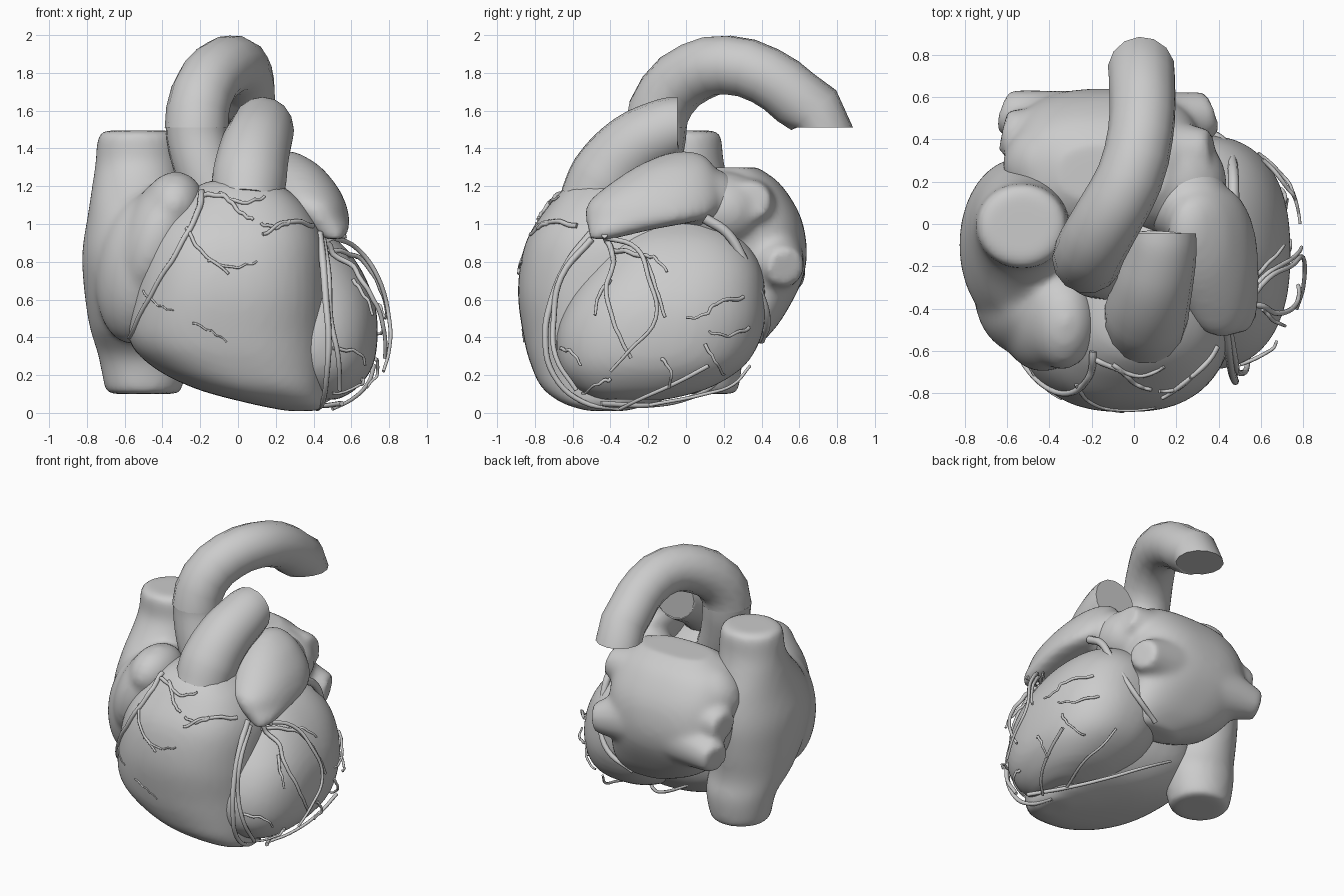
import bpy, bmesh, math
from mathutils import Vector, Matrix


def catmull(rows, steps):
    # smooth interpolation through rows of numbers
    out = []
    for i in range(len(rows) - 1):
        a, b, c, d = (rows[max(0, min(len(rows) - 1, i + k))] for k in (-1, 0, 1, 2))
        for s in range(steps):
            t = s / steps
            out.append([0.5 * (2 * q + (r - p) * t + (2 * p - 5 * q + 4 * r - u) * t * t
                               + (3 * q - p - 3 * r + u) * t ** 3)
                        for p, q, r, u in zip(a, b, c, d)])
    return out + [list(rows[-1])]


def loft(bm, rings, power=2.0, sides=48):
    # rings are (z, centre x, centre y, radius x, radius y)
    loops = []
    for z, cx, cy, rx, ry in catmull(rings, 5):
        loop = []
        for k in range(sides):
            c, s = math.cos(k * math.tau / sides), math.sin(k * math.tau / sides)
            loop.append(bm.verts.new((cx + rx * math.copysign(abs(c) ** (2 / power), c),
                                      cy + ry * math.copysign(abs(s) ** (2 / power), s), z)))
        loops.append(loop)
    for a, b in zip(loops, loops[1:]):
        for k in range(sides):
            j = (k + 1) % sides
            bm.faces.new((a[k], a[j], b[j], b[k]))
    bm.faces.new(loops[0][::-1])
    bm.faces.new(loops[-1])


def ball(bm, centre, radii, tilt=(0, 0, 0)):
    rot = Matrix.Rotation(tilt[0], 4, 'X') @ Matrix.Rotation(tilt[1], 4, 'Y') @ Matrix.Rotation(tilt[2], 4, 'Z')
    m = Matrix.Translation(centre) @ rot @ Matrix.Diagonal((*radii, 1))
    bmesh.ops.create_uvsphere(bm, u_segments=32, v_segments=20, radius=1, matrix=m)


def stump(bm, a, b, r1, r2):
    a, b = Vector(a), Vector(b)
    m = Matrix.Translation((a + b) / 2) @ (b - a).to_track_quat('Z', 'Y').to_matrix().to_4x4()
    bmesh.ops.create_cone(bm, cap_ends=True, segments=32, radius1=r1, radius2=r2,
                          depth=(b - a).length, matrix=m)


def organ(name, bm, smooth=6):
    # fuse the overlapping solids into one soft skin
    bmesh.ops.recalc_face_normals(bm, faces=bm.faces)
    me = bpy.data.meshes.new(name)
    bm.to_mesh(me)
    bm.free()
    ob = bpy.data.objects.new(name, me)
    bpy.context.collection.objects.link(ob)
    r = ob.modifiers.new("fuse", 'REMESH')
    r.mode, r.voxel_size, r.use_smooth_shade = 'VOXEL', 0.022, True
    s = ob.modifiers.new("soften", 'SMOOTH')
    s.factor, s.iterations = 0.5, smooth
    return ob


def tubes(name, paths, detail=3, steps=4, start=None, end=None):
    # each path is a list of (x, y, z, radius); start and end fix the cut directions
    cu = bpy.data.curves.new(name, 'CURVE')
    cu.dimensions, cu.bevel_depth, cu.bevel_resolution = '3D', 1.0, detail
    cu.use_fill_caps, cu.resolution_u = True, steps
    for path in paths:
        sp = cu.splines.new('BEZIER')
        sp.bezier_points.add(len(path) - 1)
        for p, (x, y, z, r) in zip(sp.bezier_points, path):
            p.co, p.radius = (x, y, z), r
            p.handle_left_type = p.handle_right_type = 'AUTO'
        for p, d in ((sp.bezier_points[0], start), (sp.bezier_points[-1], end)):
            if d:
                p.handle_left_type = p.handle_right_type = 'FREE'
                p.handle_left, p.handle_right = p.co - Vector(d), p.co + Vector(d)
    ob = bpy.data.objects.new(name, cu)
    bpy.context.collection.objects.link(ob)
    return ob


# right ventricle
bm = bmesh.new()
loft(bm, [(.01, .34, -.42, .08, .1), (.05, .26, -.41, .2, .24), (.13, .12, -.37, .35, .39),
          (.25, .01, -.34, .47, .48), (.4, -.05, -.33, .53, .53), (.65, -.04, -.33, .52, .56),
          (.9, -.02, -.33, .48, .52), (1.08, .0, -.36, .37, .38), (1.19, .01, -.4, .24, .24),
          (1.23, .01, -.4, .16, .16)], 2.5)
organ("right_ventricle", bm)

# left ventricle
bm = bmesh.new()
loft(bm, [(.07, .41, -.28, .12, .18), (.13, .39, -.23, .24, .35), (.25, .36, -.18, .355, .49),
          (.42, .33, -.14, .41, .545), (.6, .31, -.1, .41, .52), (.78, .27, -.05, .37, .445),
          (.92, .24, -.04, .28, .335), (1.02, .2, -.05, .15, .18)], 2.4)
organ("left_ventricle", bm)

# right atrium with both great veins and the front flap
bm = bmesh.new()
loft(bm, [(.1, -.5, .08, .18, .175), (.13, -.5, .08, .205, .2), (.3, -.5, .07, .24, .23),
          (.45, -.52, -.02, .265, .3), (.65, -.54, -.08, .275, .38), (.85, -.545, -.1, .28, .41),
          (1.05, -.54, -.08, .255, .36), (1.22, -.535, -.03, .235, .26), (1.33, -.53, -.01, .225, .21),
          (1.45, -.53, -.01, .215, .2), (1.495, -.53, -.01, .195, .18)])
ball(bm, (-.52, -.34, .76), (.23, .28, .4), (.1, .15, 0))
ball(bm, (-.43, -.42, .92), (.19, .28, .36), (0, .35, 0))
ball(bm, (-.34, -.46, 1.1), (.16, .23, .18), (0, .3, 0))
organ("right_atrium", bm, 14)

# left atrium with four vein stumps
bm = bmesh.new()
loft(bm, [(.36, .1, .3, .18, .09), (.5, -.03, .3, .36, .21), (.75, -.13, .33, .44, .3),
          (1.0, -.13, .31, .45, .31), (1.2, -.13, .25, .4, .26), (1.3, -.1, .24, .26, .14)], 2.6)
ball(bm, (.19, .19, 1.07), (.25, .25, .21))
ball(bm, (-.37, .28, 1.05), (.25, .22, .22))
for a, b in (((.0, .3, 1.05), (.37, .35, 1.13)), ((.0, .4, .83), (.37, .53, .77)),
             ((-.2, .35, .95), (-.62, .44, .93)), ((-.2, .4, .8), (-.62, .54, .73))):
    stump(bm, a, b, .24, .1)
organ("left_atrium", bm, 10)

# left atrial flap
bm = bmesh.new()
loft(bm, [(.92, .51, -.45, .05, .06), (.97, .48, -.35, .11, .17), (1.03, .43, -.21, .16, .32),
          (1.11, .39, -.17, .18, .35), (1.2, .35, -.12, .175, .3), (1.3, .3, -.06, .14, .21),
          (1.36, .27, -.02, .08, .12), (1.385, .26, -.01, .03, .04)], 2.2)
ball(bm, (.25, .1, 1.12), (.2, .2, .18))
organ("left_atrial_flap", bm, 8)

# great arteries
tubes("aortic_root", [[(-.1, -.22, 1.1, .15), (-.18, -.19, 1.3, .16), (-.22, -.16, 1.512, .165)]], 5,
      end=(0, 0, .06))
tubes("aortic_arch", [[(-.22, -.16, 1.51, .168), (-.195, -.1, 1.68, .165), (-.11, .05, 1.805, .162),
                       (-.02, .22, 1.842, .158), (.03, .42, 1.785, .156), (.04, .58, 1.67, .158),
                       (.035, .725, 1.51, .16)]], 5, 2, start=(0, 0, .06), end=(0, 0, -.09))
tubes("pulmonary_trunk", [[(.05, -.49, 1.1, .19), (.06, -.42, 1.24, .2), (.09, -.29, 1.39, .188),
                           (.12, -.15, 1.475, .175), (.13, -.045, 1.51, .163)]], 6, 6, end=(0, .03, 0))

# surface vessels: drawn flat, then dropped on the heart
bpy.context.view_layer.update()
deps = bpy.context.evaluated_depsgraph_get()


def drape(side, pts, r):
    out = []
    for k, (u, z) in enumerate(catmull(pts, 4)):
        o, d = ((2, u, z), (-1, 0, 0)) if side else ((u, -2, z), (0, 1, 0))
        hit, loc, nor, *_ = bpy.context.scene.ray_cast(deps, Vector(o), Vector(d))
        if hit and (not out or (loc - Vector(out[-1][:3])).length < .3):
            # side vessels lift off the muscle
            p = loc + nor * r * .4 + Vector((side * min(.05, .01 * k), 0, 0))
            wob = .006 * math.sin(k * 2.3 + u * 9)
            out.append((p.x, p.y, p.z + wob, r * (1 - .5 * k / (4 * len(pts)))))
    return out


front = [([(-.19, 1.17), (-.21, 1.06), (-.31, .87), (-.46, .62), (-.57, .4)], .018),
         ([(-.18, 1.15), (-.07, 1.14), (.01, 1.06), (.08, 1.02)], .014),
         ([(-.1, 1.16), (.02, 1.11), (.14, 1.14)], .012),
         ([(-.27, .98), (-.2, .86), (-.05, .74)], .011),
         ([(-.16, .81), (-.03, .77), (.1, .8)], .008),
         ([(.39, .99), (.26, 1.01), (.13, .94)], .014),
         ([(.27, 1.01), (.2, .98), (.12, 1.0)], .012),
         ([(-.5, .64), (-.42, .57), (-.34, .54)], .006),
         ([(-.24, .48), (-.14, .43), (-.06, .38)], .006)]
right = [([(-.43, .94), (-.38, .8), (-.42, .65), (-.37, .45), (-.29, .29)], .016),
         ([(-.4, .86), (-.23, .82), (-.16, .66), (-.11, .5)], .014),
         ([(-.24, .83), (-.17, .82), (-.1, .75)], .011),
         ([(-.4, .7), (-.46, .62), (-.48, .51)], .011),
         ([(.3, .61), (.16, .58), (.1, .52), (0, .5)], .011),
         ([(.33, .45), (.22, .41), (.12, .43)], .01),
         ([(.1, .36), (.15, .28), (.2, .2)], .01),
         ([(-.13, .29), (-.08, .22), (-.09, .14)], .01),
         ([(-.4, .18), (-.46, .16), (-.55, .1)], .01),
         ([(-.66, .34), (-.6, .32), (-.55, .25)], .01)]
paths = [drape(0, *v) for v in front] + [drape(1, *v) for v in right]
tubes("surface_arteries", [p for p in paths if len(p) > 2], 2, 2)

# groove vessels that stand clear of the muscle
grooves = [(.022, [(.43, -.5, .95), (.45, -.62, .8), (.465, -.71, .6), (.48, -.745, .4), (.47, -.7, .2),
                   (.45, -.55, .06), (.42, -.35, .02)]),
           (.018, [(.45, -.5, .92), (.48, -.66, .72), (.49, -.7, .5), (.53, -.69, .3), (.54, -.58, .12)]),
           (.028, [(.47, .1, 1.03), (.47, .22, .95), (.46, .31, .8), (.43, .38, .66), (.34, .43, .5),
                   (.15, .4, .38)]),
           (.014, [(.5, -.43, .93), (.63, -.26, .87), (.74, -.2, .72), (.8, -.16, .5), (.8, -.3, .33),
                   (.77, -.4, .22)]),
           (.012, [(.72, .12, .25), (.69, -.05, .16), (.6, -.25, .07), (.5, -.35, .02)]),
           (.014, [(.55, -.45, .05), (.42, -.2, .04), (.25, .02, .08), (.05, .17, .17), (-.15, .2, .28)]),
           (.01, [(.42, -.2, .04), (.5, .1, .1), (.48, .25, .15), (.44, .34, .25)])]
tubes("groove_vessels", [[(*p, r * (1 - .08 * i)) for i, p in enumerate(pts)] for r, pts in grooves], 2, 5)
